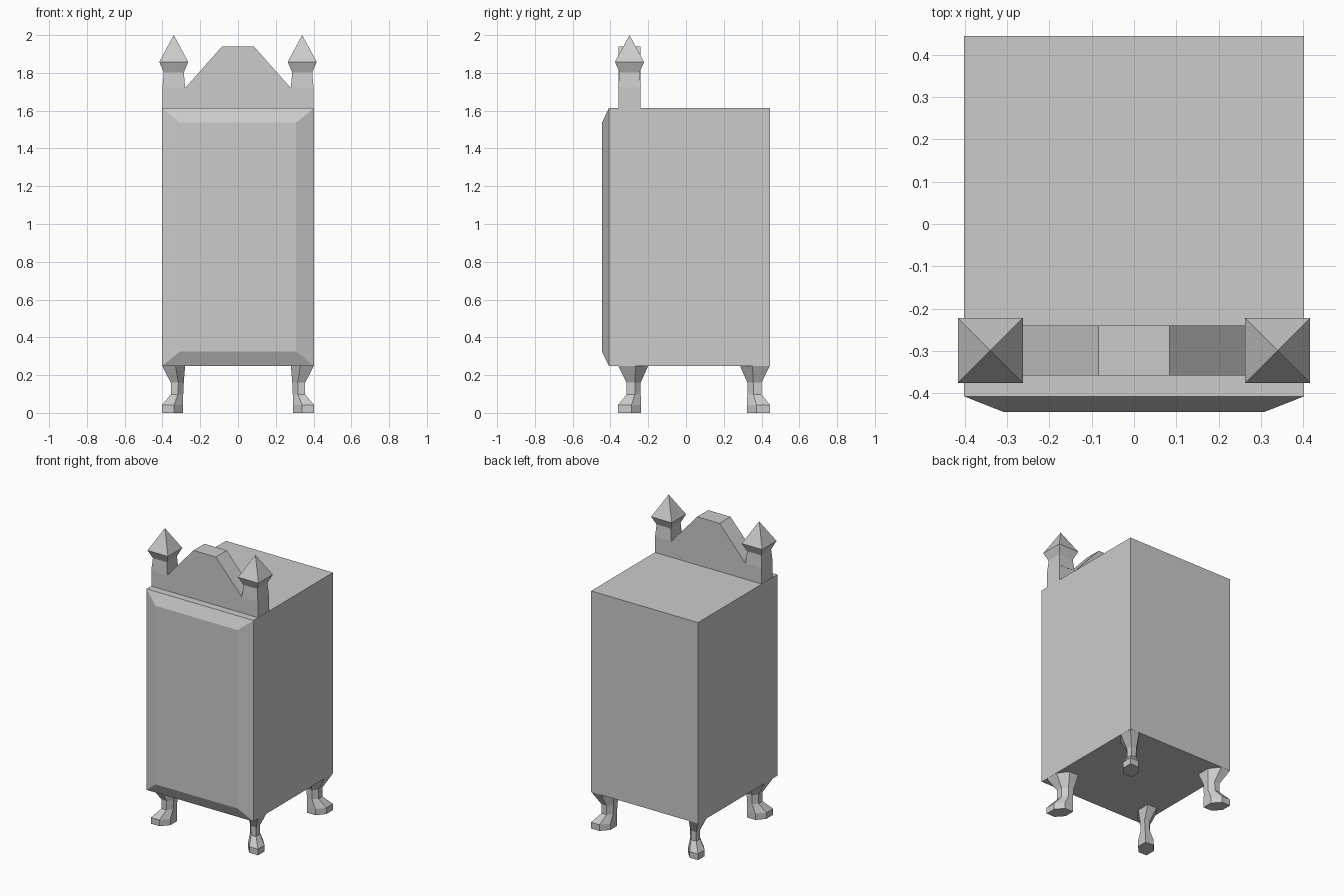
import bpy, bmesh

if "Cube" in bpy.data.objects:
    bpy.data.objects.remove(bpy.data.objects["Cube"])


def finish(name, bm):
    bmesh.ops.recalc_face_normals(bm, faces=bm.faces[:])
    me = bpy.data.meshes.new(name)
    bm.to_mesh(me)
    bm.free()
    ob = bpy.data.objects.new(name, me)
    bpy.context.collection.objects.link(ob)
    return ob


def loft(name, rings):
    """Skin a stack of equal-sized point rings and cap both ends."""
    bm = bmesh.new()
    vs = [[bm.verts.new(p) for p in r] for r in rings]
    n = len(vs[0])
    for a, b in zip(vs, vs[1:]):
        for i in range(n):
            j = (i + 1) % n
            bm.faces.new((a[i], a[j], b[j], b[i]))
    bm.faces.new(vs[0])
    bm.faces.new(vs[-1])
    bmesh.ops.remove_doubles(bm, verts=bm.verts[:], dist=1e-5)
    return finish(name, bm)


# cabinet body with bevelled front panel
def front_ring(y, x, z0, z1):
    return [(-x, y, z0), (x, y, z0), (x, y, z1), (-x, y, z1)]


loft("cabinet_body", [front_ring(0.445, 0.402, 0.248, 1.613),
                      front_ring(-0.408, 0.402, 0.248, 1.613),
                      front_ring(-0.445, 0.308, 0.325, 1.537)])

# crest board: half profile mirrored, extruded in depth
half = [(0.40, 1.613), (0.40, 1.722), (0.278, 1.722), (0.084, 1.94)]
profile = half + [(-x, z) for x, z in reversed(half)]
loft("crest_board", [[(x, y, z) for x, z in profile] for y in (-0.358, -0.24)])


# finials: tapered square post with a pointed cap
def square(cx, cy, h, z):
    return [(cx - h, cy - h, z), (cx + h, cy - h, z),
            (cx + h, cy + h, z), (cx - h, cy + h, z)]


FINIAL = [(0.06, 1.722), (0.053, 1.803), (0.077, 1.858), (0.0, 2.0)]
for side, s in (("left", -1), ("right", 1)):
    bm = bmesh.new()
    rings = [[bm.verts.new(p) for p in square(s * 0.34, -0.299, h, z)] for h, z in FINIAL[:3]]
    tip = bm.verts.new((s * 0.34, -0.299, FINIAL[3][1]))
    for i in range(4):
        j = (i + 1) % 4
        for a, b in zip(rings, rings[1:]):
            bm.faces.new((a[i], a[j], b[j], b[i]))
        bm.faces.new((rings[-1][i], rings[-1][j], tip))
    bm.faces.new(rings[0])
    finish("finial_" + side, bm)


# legs: six-sided section, pointed at the outer and inner corners
def leg_ring(x0, x1, y0, y1, z, sx, sy, oy):
    """x and y measured inwards from the outer corner of the leg."""
    k = 0.58
    uv = [(0, 0), (k, 0), (1, 1 - k), (1, 1), (1 - k, 1), (0, k)]
    return [(sx * (0.402 - x0 - u * (x1 - x0)),
             sy * (oy - y0 - v * (y1 - y0)), z) for u, v in uv]


LEG = [(0.0, 0.11, 0.0, 0.123, 0.0),
       (0.0, 0.11, 0.0, 0.123, 0.042),
       (0.046, 0.112, 0.046, 0.12, 0.098),
       (0.046, 0.115, 0.046, 0.12, 0.16),
       (0.0, 0.122, 0.0, 0.16, 0.25)]
for end, sy, oy in (("front", -1, 0.36), ("back", 1, 0.445)):
    for side, sx in (("left", -1), ("right", 1)):
        loft(f"{end}_leg_{side}", [leg_ring(*r, sx, sy, oy) for r in LEG])
